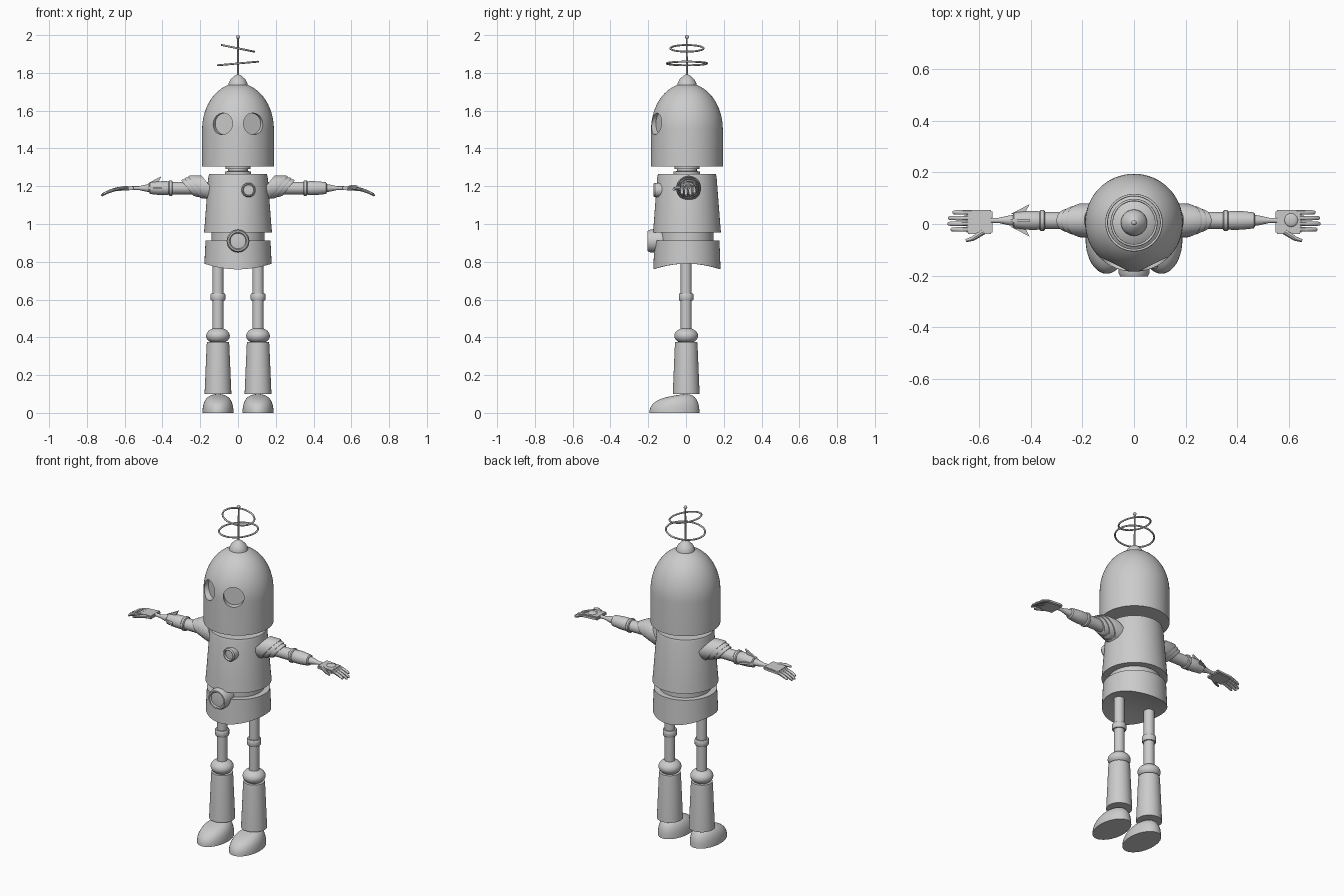
import bpy, bmesh, math
from mathutils import Matrix, Vector

if "Cube" in bpy.data.objects:
    bpy.data.objects.remove(bpy.data.objects["Cube"])

grey = bpy.data.materials.new("light_grey")
grey.diffuse_color = (0.6, 0.6, 0.6, 1)
grey.use_nodes = True
grey.node_tree.nodes["Principled BSDF"].inputs["Base Color"].default_value = grey.diffuse_color
Y0, ARM_Y, ARM_Z, LEG_X = 0.005, 0.014, 1.19, 0.106


def finish(name, bm, warp=None, angle=35):
    """Turn a bmesh into a shaded object."""
    bmesh.ops.remove_doubles(bm, verts=bm.verts, dist=1e-5)
    if warp:
        for v in bm.verts:
            v.co = Vector(warp(*v.co))
    bmesh.ops.recalc_face_normals(bm, faces=bm.faces)
    me = bpy.data.meshes.new(name)
    bm.to_mesh(me)
    bm.free()
    me.materials.append(grey)
    ob = bpy.data.objects.new(name, me)
    bpy.context.collection.objects.link(ob)
    bpy.ops.object.select_all(action='DESELECT')
    ob.select_set(True)
    bpy.context.view_layer.objects.active = ob
    bpy.ops.object.shade_smooth_by_angle(angle=math.radians(angle))
    return ob


def lathe(name, profile, loc=(0, Y0, 0), axis=(0, 0, 1), seg=40, warp=None):
    """Spin (radius, height) points about an axis through loc."""
    bm = bmesh.new()
    rot = Vector((0, 0, 1)).rotation_difference(Vector(axis)).to_matrix()
    rings = []
    for r, h in profile:
        rings.append([bm.verts.new(rot @ Vector((r * math.cos(2 * math.pi * i / seg),
                      r * math.sin(2 * math.pi * i / seg), h)) + Vector(loc))
                      for i in range(seg)])
    for a, b in zip(rings, rings[1:]):
        for i in range(seg):
            j = (i + 1) % seg
            bm.faces.new((a[i], a[j], b[j], b[i]))
    for ring, (r, h) in ((rings[0], profile[0]), (rings[-1], profile[-1])):
        if r > 1e-4:
            bm.faces.new(ring)
    return finish(name, bm, warp)


def ring(name, radius, minor, z, tilt):
    """Thin hoop tilted about the y axis."""
    bm = bmesh.new()
    n, m = 48, 8
    grid = []
    for i in range(n):
        a = 2 * math.pi * i / n
        grid.append([])
        for k in range(m):
            b = 2 * math.pi * k / m
            d = radius + minor * math.cos(b)
            p = Matrix.Rotation(tilt, 3, 'Y') @ Vector((d * math.cos(a), d * math.sin(a), minor * math.sin(b)))
            grid[-1].append(bm.verts.new(p + Vector((0, Y0, z))))
    for i in range(n):
        for k in range(m):
            i2, k2 = (i + 1) % n, (k + 1) % m
            bm.faces.new((grid[i][k], grid[i2][k], grid[i2][k2], grid[i][k2]))
    return finish(name, bm, angle=60)


def dome(r, z0, h, n=12):
    return [(r * math.cos(math.pi / 2 * i / n), z0 + h * math.sin(math.pi / 2 * i / n)) for i in range(n + 1)]


# Head: domed shell with two bored eye sockets
head = lathe("head", [(0.19, 1.305)] + dome(0.19, 1.50, 0.245, 16), seg=64)
for s in (-1, 1):
    a = s * math.radians(26.6)
    d = Vector((math.sin(a), -math.cos(a), 0))
    cutter = lathe("eye_cutter", [(0.057, 0.155), (0.057, 0.26)], (0, Y0, 1.53), d)
    mod = head.modifiers.new("eye_socket", 'BOOLEAN')
    mod.operation, mod.solver, mod.object = 'DIFFERENCE', 'EXACT', cutter
    cutter.hide_render = True
    bpy.context.view_layer.objects.active = head
    bpy.ops.object.modifier_apply(modifier=mod.name)
    bpy.data.objects.remove(cutter)
bpy.ops.object.select_all(action='DESELECT')
head.select_set(True)
bpy.ops.object.shade_smooth_by_angle(angle=math.radians(35))

# Antenna
lathe("antenna_base", [(0.052, 1.725), (0.05, 1.745), (0.04, 1.765), (0.022, 1.782), (0.01, 1.79), (0, 1.792)])
lathe("antenna_rod", [(0.005, 1.78), (0.004, 1.985)], seg=10)
lathe("antenna_tip", [(0.01 * math.sin(math.pi * i / 8), 1.99 - 0.01 * math.cos(math.pi * i / 8))
                      for i in range(9)], seg=16)
ring("antenna_lower_hoop", 0.107, 0.005, 1.85, -0.09)
ring("antenna_upper_hoop", 0.088, 0.005, 1.93, 0.2)

# Neck, torso, waist and hips
lathe("neck", [(0.07, 1.255), (0.07, 1.278), (0.052, 1.28), (0.052, 1.29), (0.066, 1.292), (0.066, 1.31)])
lathe("torso", [(0.18, 0.955), (0.176, 1.0), (0.157, 1.25), (0.153, 1.265)], seg=56)
lathe("waist", [(0.14, 0.89), (0.14, 0.97)], seg=48)
lathe("hips", [(0, 0.79), (0.06, 0.79), (0.12, 0.79), (0.178, 0.79), (0.172, 0.912), (0, 0.912)], seg=56,
      warp=lambda x, y, z: (x, y, z - 0.03 * ((y - Y0) / 0.178) ** 2 if z < 0.8 else z))

# Belly and chest buttons
lathe("belly_button", [(0.06, 0.12), (0.06, 0.19), (0.054, 0.203), (0.046, 0.203), (0.041, 0.195), (0, 0.199)],
      (0, 0, 0.91), (0, -1, 0))
lathe("chest_button", [(0.038, 0.1), (0.038, 0.165), (0.033, 0.172), (0.029, 0.172), (0.027, 0.158), (0, 0.16)],
      (0.056, 0, 1.18), (0, -1, 0))


def droop(s):
    """Mirror to side s and curve the hand downwards."""
    return lambda x, y, z: (s * x, y, z - 2.3 * max(0, x - 0.595) ** 2)


for s, side in ((1, "left"), (-1, "right")):
    arm = dict(loc=(0, ARM_Y, ARM_Z), axis=(1, 0, 0))

    # Shoulder: overlapping slanted cuffs
    slant = lambda x, y, z: (s * (x + 0.8 * (z - ARM_Z)), y, z)
    for i, (x0, x1, r) in enumerate(((0.14, 0.215, 0.066), (0.19, 0.243, 0.056), (0.22, 0.268, 0.046))):
        lathe(f"{side}_shoulder_cuff_{i + 1}", [(r, x0), (r, x1 - 0.012), (r - 0.005, x1), (0, x1)],
              warp=slant, **arm)

    # Arm, elbow band, forearm and wrist
    mirror = lambda x, y, z: (s * x, y, z)
    lathe(f"{side}_upper_arm", [(0.033, 0.14), (0.033, 0.35)], warp=mirror, seg=28, **arm)
    lathe(f"{side}_elbow_band", [(0.036, 0.346), (0.041, 0.35), (0.041, 0.362), (0.036, 0.367)],
          warp=mirror, seg=28, **arm)
    lathe(f"{side}_forearm", [(0.033, 0.36), (0.037, 0.38), (0.036, 0.42), (0.031, 0.465), (0.024, 0.47)],
          warp=mirror, seg=28, **arm)
    lathe(f"{side}_wrist", [(0.022, 0.465), (0.018, 0.49), (0.01, 0.525), (0.01, 0.56)],
          warp=mirror, seg=20, **arm)

    # Palm
    bm = bmesh.new()
    bmesh.ops.create_cube(bm, size=1, matrix=Matrix.Translation((0.6, 0.008, ARM_Z))
                          @ Matrix.Diagonal((0.1, 0.092, 0.02, 1)))
    bmesh.ops.bevel(bm, geom=bm.edges[:], offset=0.005, segments=2, affect='EDGES')
    finish(f"{side}_palm", bm, droop(s))

    # Fingers and thumb
    for i, (y, tip) in enumerate(((0.045, 0.705), (0.023, 0.722), (0.001, 0.724), (-0.021, 0.712))):
        lathe(f"{side}_finger_{i + 1}", [(0.0095, 0.63), (0.0095, 0.66), (0.009, 0.69), (0.008, tip - 0.005),
              (0.004, tip)], (0, y, ARM_Z), (1, 0, 0), 10, droop(s))
    lathe(f"{side}_thumb", [(0.012, 0), (0.01, 0.035), (0.008, 0.055)],
          (0.585, -0.03, ARM_Z), (0.75, -0.5, 0), 10, droop(s))
    lathe(f"{side}_thumb_tip", [(0.009, 0), (0.006, 0.03)],
          (0.624, -0.056, ARM_Z), (0.95, -0.3, 0), 10, droop(s))

    # Leg: thigh, band, knee and shin
    leg = (s * LEG_X, Y0 - 0.004, 0)
    lathe(f"{side}_thigh", [(0.029, 0.42), (0.029, 0.80)], leg, seg=28)
    lathe(f"{side}_thigh_band", [(0.036, 0.595), (0.039, 0.6), (0.039, 0.627), (0.036, 0.632)], leg, seg=28)
    lathe(f"{side}_knee", [(0.063 * math.sin(math.pi * i / 14), 0.408 - 0.043 * math.cos(math.pi * i / 14))
                           for i in range(15)], leg, seg=32)
    lathe(f"{side}_shin", [(0.071, 0.1), (0.06, 0.36), (0.058, 0.376)], leg, seg=32)

    # Shoe: egg-shaped half dome, higher at the heel
    prof = [(math.cos(t) ** 0.6 if t < 1.57 else 0, math.sin(t) ** 0.85)
            for t in (math.pi / 2 * i / 10 for i in range(11))]
    lathe(f"{side}_shoe", prof, (0, 0, 0), seg=40,
          warp=lambda x, y, z: (s * LEG_X + 0.082 * x, -0.061 + 0.132 * y, z * (0.092 + 0.024 * y)))

# Round cap on the back of one hand
lathe("hand_disc", dome(0.026, ARM_Z + 0.008, 0.008, 5), (0.61, 0.015, 0), seg=28)

# Swept fins on the other forearm
for i, a in enumerate((0, 90, 180)):
    u = Vector((0, math.cos(math.radians(a)), math.sin(math.radians(a))))
    w = Vector((0, -u.z, u.y)) * 0.006
    bm = bmesh.new()
    for k in (-1, 1):
        for x, r in ((-0.48, 0.024), (-0.405, 0.063), (-0.425, 0.025)):
            bm.verts.new(Vector((x, ARM_Y, ARM_Z)) + u * r + w * k)
    bm.verts.ensure_lookup_table()
    v = bm.verts
    for f in ((0, 1, 2), (3, 5, 4), (0, 3, 4, 1), (1, 4, 5, 2), (2, 5, 3, 0)):
        bm.faces.new([v[j] for j in f])
    finish(f"forearm_fin_{i + 1}", bm)
